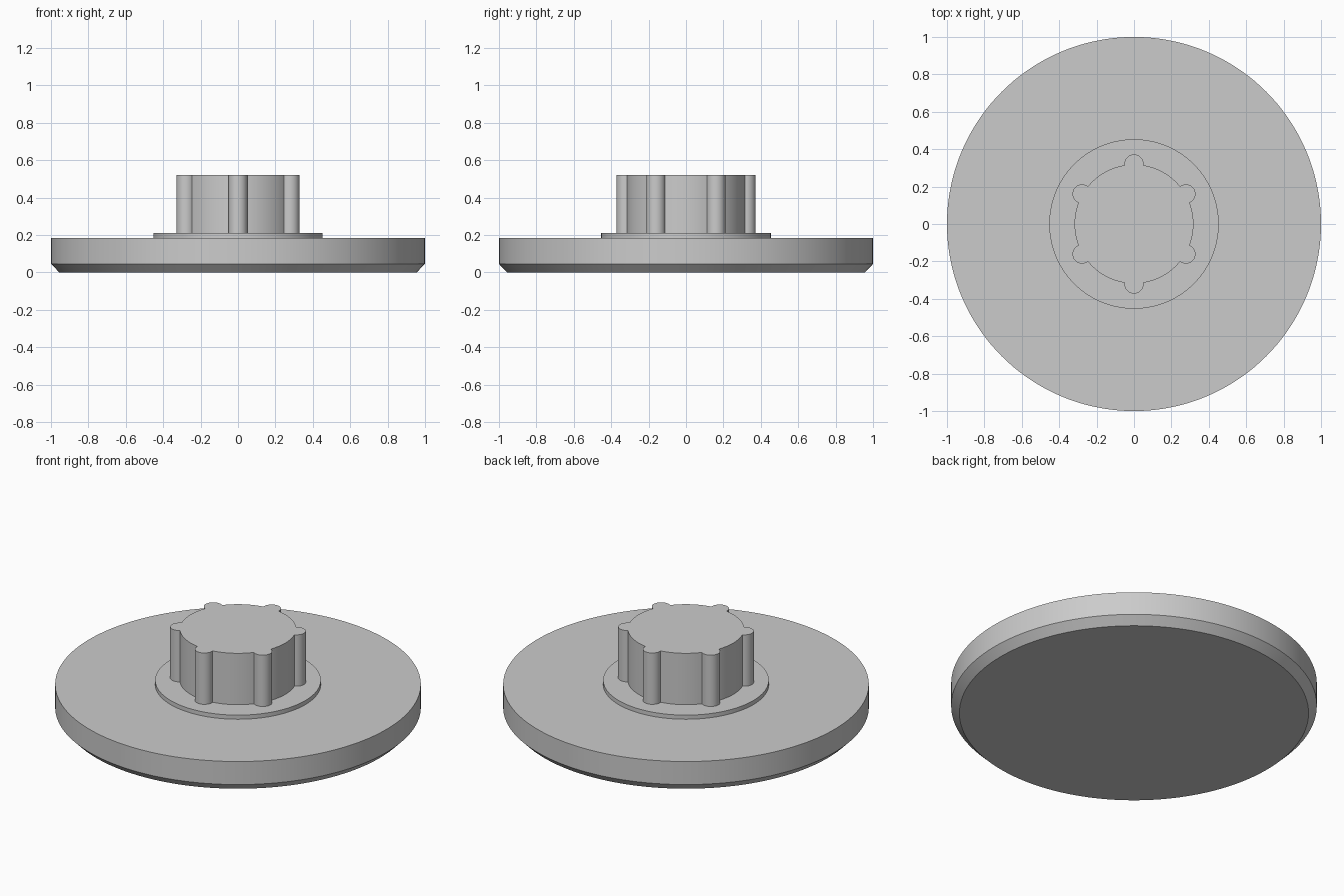
import bpy, bmesh, math
from math import sin, cos, pi, atan2, acos

cube = bpy.data.objects.get("Cube")
if cube:
    bpy.data.objects.remove(cube, do_unlink=True)

grey = bpy.data.materials.new("plain_grey")
grey.use_nodes = True
colour = (0.6, 0.6, 0.6, 1)
grey.diffuse_color = colour
grey.node_tree.nodes["Principled BSDF"].inputs["Base Color"].default_value = colour


def circle(radius, count=144):
    return [(radius * cos(2 * pi * i / count), radius * sin(2 * pi * i / count))
            for i in range(count)]


def stack(name, layers):
    """Skin a list of (outline, height) layers and cap both ends."""
    bm = bmesh.new()
    rings = [[bm.verts.new((x, y, z)) for x, y in outline] for outline, z in layers]
    for low, high in zip(rings, rings[1:]):
        n = len(low)
        for i in range(n):
            j = (i + 1) % n
            bm.faces.new((low[i], low[j], high[j], high[i]))
    bm.faces.new(rings[0][::-1])
    bm.faces.new(rings[-1])
    mesh = bpy.data.meshes.new(name)
    bm.to_mesh(mesh)
    bm.free()
    mesh.materials.append(grey)
    obj = bpy.data.objects.new(name, mesh)
    bpy.context.collection.objects.link(obj)
    bpy.ops.object.select_all(action="DESELECT")
    obj.select_set(True)
    bpy.context.view_layer.objects.active = obj
    bpy.ops.object.shade_smooth_by_angle(angle=math.radians(30))
    return obj


def lobed_outline(hub, reach, lobe, count):
    """Round hub with evenly spaced round ribs on its rim."""
    half = acos((reach**2 + hub**2 - lobe**2) / (2 * reach * hub))
    swing = atan2(hub * sin(half), hub * cos(half) - reach)
    points = []
    for k in range(count):
        turn = pi / 2 + 2 * pi * k / count
        # Rib arc
        for i in range(21):
            a = turn - swing + 2 * swing * i / 20
            points.append((reach * cos(turn) + lobe * cos(a),
                           reach * sin(turn) + lobe * sin(a)))
        # Hub arc up to the next rib
        span = 2 * pi / count - 2 * half
        for i in range(1, 16):
            a = turn + half + span * i / 16
            points.append((hub * cos(a), hub * sin(a)))
    return points


# Wide disc with a chamfered lower edge
stack("base_disc", [(circle(0.955), 0), (circle(1), 0.046), (circle(1), 0.185)])

# Thin raised collar
stack("collar", [(circle(0.453), 0.18), (circle(0.453), 0.21)])

# Ribbed hub
hub = lobed_outline(0.318, 0.321, 0.051, 6)
stack("ribbed_hub", [(hub, 0.205), (hub, 0.52)])
